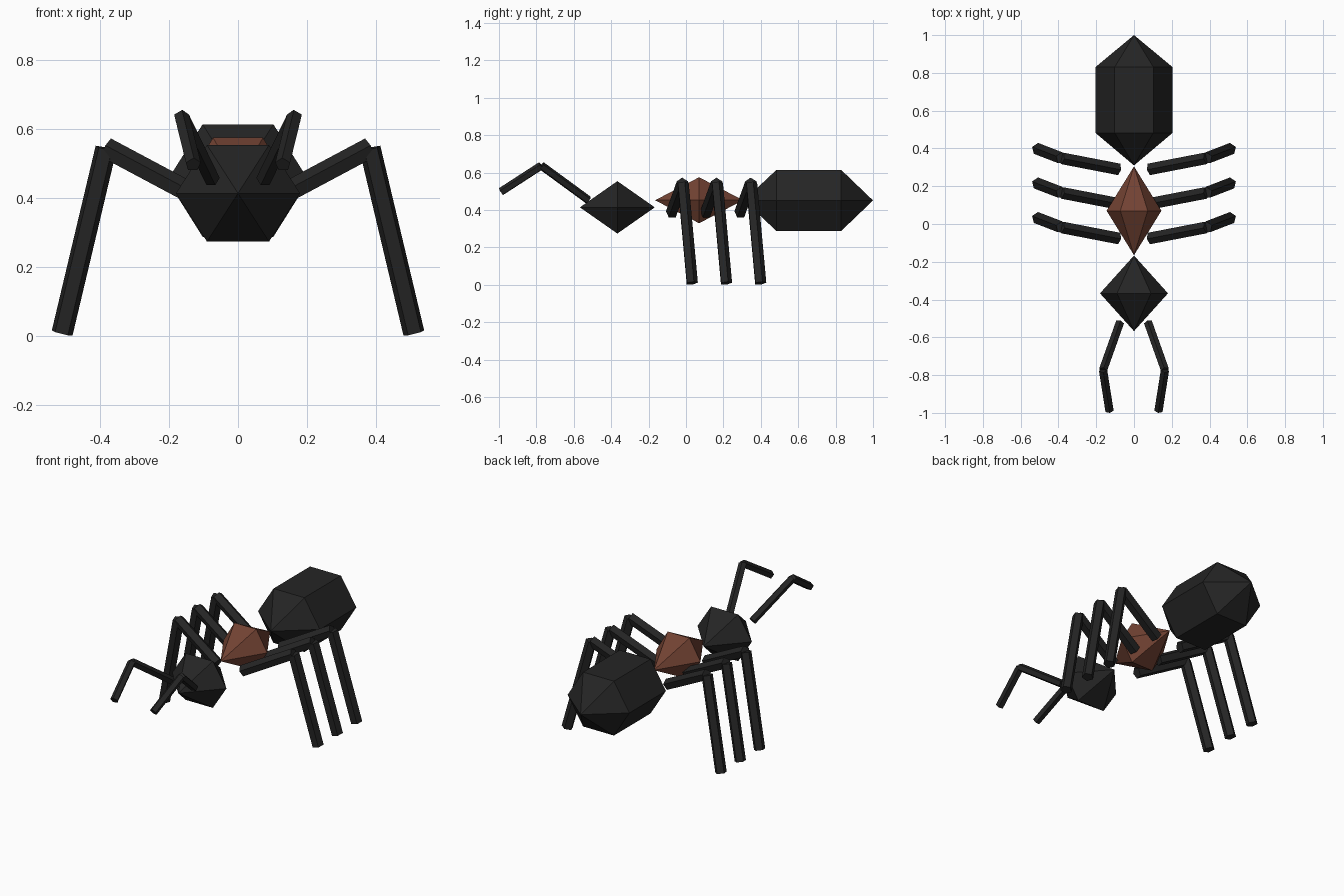
import bpy, bmesh, math
from mathutils import Vector

if "Cube" in bpy.data.objects:
    bpy.data.objects.remove(bpy.data.objects["Cube"])


def material(name, rgb):
    m = bpy.data.materials.new(name)
    m.diffuse_color = (*rgb, 1)
    m.use_nodes = True
    m.node_tree.nodes["Principled BSDF"].inputs["Base Color"].default_value = m.diffuse_color
    return m


BLACK = material("soft black", (0.018, 0.018, 0.018))
BROWN = material("reddish brown", (0.17, 0.055, 0.033))


def finish(name, bm, mat):
    bmesh.ops.recalc_face_normals(bm, faces=bm.faces)
    me = bpy.data.meshes.new(name)
    bm.to_mesh(me)
    bm.free()
    me.materials.append(mat)
    ob = bpy.data.objects.new(name, me)
    bpy.context.collection.objects.link(ob)
    return ob


def body(name, y0, rings, y1, z, rx, rz, mat):
    """Hexagonal spindle along y: pointed ends, one or more full-size rings."""
    bm = bmesh.new()
    loops = []
    for y in rings:
        loops.append([bm.verts.new((rx * math.cos(k * math.pi / 3), y,
                                    z + rz * math.sin(k * math.pi / 3) / math.sin(math.pi / 3)))
                      for k in range(6)])
    front, back = bm.verts.new((0, y0, z)), bm.verts.new((0, y1, z))
    for k in range(6):
        n = (k + 1) % 6
        bm.faces.new((front, loops[0][k], loops[0][n]))
        bm.faces.new((back, loops[-1][n], loops[-1][k]))
        for a, b in zip(loops, loops[1:]):
            bm.faces.new((a[k], b[k], b[n], a[n]))
    return finish(name, bm, mat)


def limb(name, points, r, mat):
    """Separate five-sided rods joining the points, mirrored to both sides."""
    bm = bmesh.new()
    for a, b in zip(points, points[1:]):
        a, b = Vector(a), Vector(b)
        mtx = (b - a).to_track_quat('Z', 'Y').to_matrix().to_4x4()
        mtx.translation = (a + b) / 2
        bmesh.ops.create_cone(bm, cap_ends=True, segments=5, radius1=r, radius2=r,
                              depth=(b - a).length, matrix=mtx)
    ob = finish(name, bm, mat)
    ob.modifiers.new("both sides", 'MIRROR').use_mirror_merge = False
    return ob


# Body segments
body("abdomen", 0.31, (0.483, 0.83), 1.0, 0.451, 0.205, 0.163, BLACK)
body("thorax", -0.165, (0.07,), 0.305, 0.452, 0.145, 0.123, BROWN)
body("head", -0.567, (-0.367,), -0.167, 0.414, 0.18, 0.14, BLACK)

# Three pairs of legs
for i, part in enumerate(("front", "middle", "rear")):
    y = 0.183 * i
    limb(part + "_legs", ((0.083, y - 0.076, 0.384), (0.383, y - 0.018, 0.544),
                          (0.51, y + 0.031, 0.009)), 0.0325, BLACK)

# Antennae
limb("antennae", ((0.075, -0.523, 0.453), (0.164, -0.773, 0.636),
                  (0.13, -0.988, 0.497)), 0.023, BLACK)
